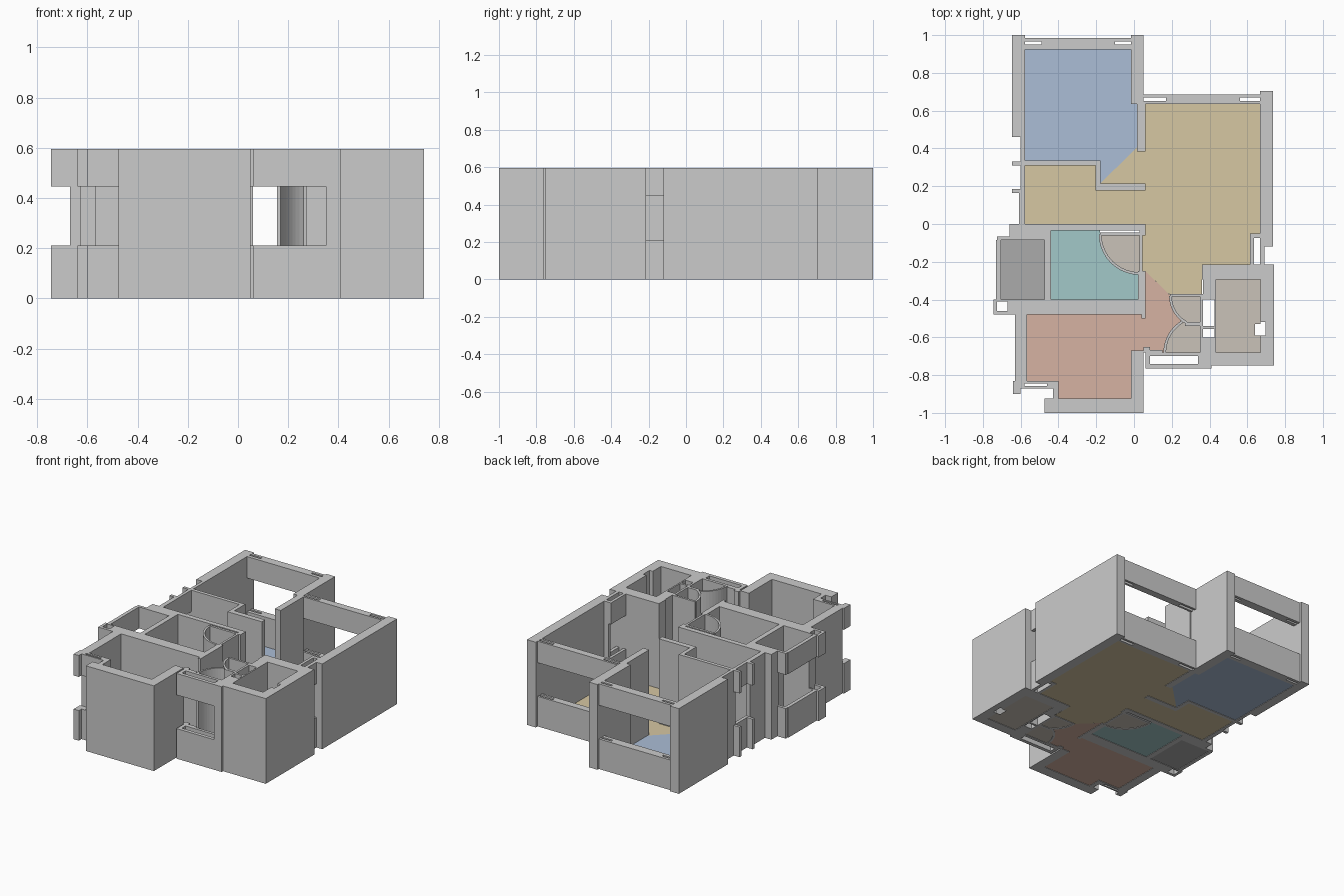
import bpy, bmesh
from math import cos, sin, radians

H, SILL, HEAD = 0.595, 0.21, 0.445
FULL = [(0, H)]
WINDOW = [(0, SILL), (HEAD, H)]


def finish(name, bm, color=None):
    bmesh.ops.recalc_face_normals(bm, faces=bm.faces)
    mesh = bpy.data.meshes.new(name)
    bm.to_mesh(mesh)
    bm.free()
    ob = bpy.data.objects.new(name, mesh)
    bpy.context.collection.objects.link(ob)
    if color:
        mat = bpy.data.materials.new(name + "_colour")
        mat.diffuse_color = (*color, 1)
        mesh.materials.append(mat)
    return ob


def prism(bm, outline, z0, z1):
    low = [bm.verts.new((x, y, z0)) for x, y in outline]
    top = [bm.verts.new((x, y, z1)) for x, y in outline]
    bm.faces.new(low[::-1])
    bm.faces.new(top)
    n = len(low)
    for i in range(n):
        j = (i + 1) % n
        bm.faces.new((low[i], low[j], top[j], top[i]))


def walls(name, rects, spans=FULL):
    """Extrude plan rectangles (x0, y0, x1, y1) through each height span."""
    bm = bmesh.new()
    for x0, y0, x1, y1 in rects:
        for z0, z1 in spans:
            prism(bm, [(x0, y0), (x1, y0), (x1, y1), (x0, y1)], z0, z1)
    return finish(name, bm)


def arc(cx, cy, r, a0, a1, n=10):
    angles = [radians(a0 + (a1 - a0) * i / n) for i in range(n + 1)]
    return [(cx + r * cos(a), cy + r * sin(a)) for a in angles]


def curved_wall(name, cx, cy, r, a0, a1, t=0.014):
    bm = bmesh.new()
    inner, outer = arc(cx, cy, r, a0, a1), arc(cx, cy, r + t, a0, a1)
    prism(bm, inner + outer[::-1], 0, H)
    return finish(name, bm)


def floor(name, outline, color):
    bm = bmesh.new()
    face = bm.faces.new([bm.verts.new((x, y, 0.003)) for x, y in outline])
    face.normal_update()
    if face.normal.z < 0:
        face.normal_flip()
    bmesh.ops.triangulate(bm, faces=[face])
    return finish(name, bm, color)


# Back bedroom walls
walls("bedroom_left_wall", [(-.645, .46, -.578, 1), (-.6, .335, -.578, .46)])
walls("bedroom_right_wall", [(-.017, .635, .05, 1), (.015, .385, .06, .635)])
walls("bedroom_divider", [(-.6, .31, -.178, .335), (-.205, .215, -.178, .31),
                          (-.205, .178, .06, .215)])

# Living room, corridor
walls("living_right_wall", [(.667, -.12, .735, .705), (.635, -.075, .667, -.05)])
walls("corridor_left_wall", [(-.61, 0, -.578, .165)])
walls("corridor_lower_wall", [(-.66, -.085, -.44, 0), (-.44, -.035, .06, 0),
                              (.045, -.06, .06, -.035)])

# Bathroom
walls("bathroom_walls", [(-.475, -.4, -.44, -.085), (.022, -.4, .06, -.25),
                         (.03, -.25, .045, -.035), (-.18, -.062, .03, -.045)])
walls("bathroom_front_wall", [(-.67, -.48, .04, -.4), (.04, -.5, .06, -.4)])
curved_wall("bathroom_curved_screen", .028, -.055, .2, 180, 270)

# Front bedroom
walls("front_room_walls", [(-.475, -1, .05, -.925), (-.017, -.925, .05, -.67),
                           (-.43, -.925, -.4, -.83), (-.63, -.83, -.567, -.48)])

# Right-hand shaft room
walls("shaft_room_walls", [
    (.36, -.295, .74, -.215), (.67, -.52, .74, -.295), (.695, -.59, .74, -.52),
    (.67, -.68, .74, -.59), (.35, -.75, .74, -.68), (.365, -.4, .435, -.295),
    (.35, -.68, .435, -.6), (.425, -.6, .435, -.4), (.365, -.555, .425, -.54),
    (.35, -.765, .41, -.75)])

# Small closets with curved fronts
walls("closet_walls", [(.35, -.6, .365, -.385), (.19, -.385, .365, -.37),
                       (.27, -.54, .35, -.52)])
curved_wall("upper_closet_curve", .355, -.38, .155, 180, 242)
curved_wall("lower_closet_curve", .35, -.68, .18, 180, 120)

# Window walls: sill and header bands with a cavity between the two skins
walls("bedroom_back_window", [(-.578, .925, -.017, .95), (-.578, .965, -.017, .985),
                              (-.49, .95, -.1, .965)], WINDOW)
walls("living_back_window", [(.05, .635, .667, .65), (.05, .67, .667, .685),
                             (.17, .65, .56, .67)], WINDOW)
walls("living_side_window", [(.615, -.215, .635, -.05), (.667, -.215, .69, -.12)], WINDOW)
walls("closet_front_window", [(.06, -.765, .35, -.74), (.06, -.7, .35, -.68),
                              (.06, -.74, .085, -.7), (.338, -.74, .35, -.7),
                              (.05, -.68, .085, -.65), (.085, -.68, .15, -.668)], WINDOW)
walls("front_room_window", [(-.58, -.845, -.43, -.83), (-.58, -.87, -.43, -.858),
                            (-.46, -.858, -.43, -.845), (-.64, -.9, -.6, -.83),
                            (-.6, -.87, -.58, -.83)], WINDOW)
walls("corridor_window", [(-.645, .165, -.578, .185), (-.6, .185, -.578, .31),
                          (-.645, .31, -.6, .33)], WINDOW)
walls("balcony_window", [(-.73, -.4, -.705, -.085), (-.725, -.085, -.66, -.065),
                         (-.745, -.48, -.725, -.4), (-.725, -.48, -.67, -.46),
                         (-.725, -.41, -.67, -.4)], WINDOW)

# Coloured floors
BROWN = (.59, .54, .48)
floor("bedroom_floor", [(-.578, .335), (-.178, .335), (-.178, .215), (.015, .405),
                        (.015, .635), (-.017, .635), (-.017, .925), (-.578, .925)],
      (.41, .51, .67))
floor("living_floor", [(-.578, .31), (-.205, .31), (-.205, .178), (-.178, .215),
                       (.015, .405), (.06, .405), (.06, .635), (.667, .635),
                       (.667, -.05), (.615, -.05), (.615, -.215), (.36, -.215),
                       (.36, -.375), (.19, -.375), (.06, -.25), (.045, -.25),
                       (.045, 0), (-.578, 0)], (.67, .57, .36))
screen = arc(.028, -.055, .207, 180, 270)
floor("bathroom_floor", [(-.44, -.035), (-.44, -.4), (.022, -.4)] + screen[::-1]
      + [(-.179, -.035)], (.36, .58, .58))
floor("shower_floor", screen + [(.028, -.055)], BROWN)
floor("front_room_floor", [(-.567, -.48), (.06, -.48), (.06, -.25), (.195, -.38)]
      + arc(.355, -.38, .162, 180, 230, 5) + arc(.35, -.68, .187, 125, 180, 5)
      + [(.05, -.675), (-.017, -.675), (-.017, -.925), (-.4, -.925),
         (-.4, -.83), (-.567, -.83)], (.67, .45, .36))
floor("balcony_floor", [(-.705, -.4), (-.475, -.4), (-.475, -.085), (-.705, -.085)],
      (.41, .41, .41))
floor("upper_closet_floor", arc(.355, -.38, .16, 180, 240) + [(.35, -.52), (.35, -.38)], BROWN)
floor("lower_closet_floor", arc(.35, -.68, .185, 180, 120) + [(.35, -.54), (.35, -.68)], BROWN)
floor("shaft_room_floor", [(.435, -.68), (.67, -.68), (.67, -.59), (.64, -.59),
                           (.64, -.53), (.67, -.53), (.67, -.295), (.435, -.295)], BROWN)
